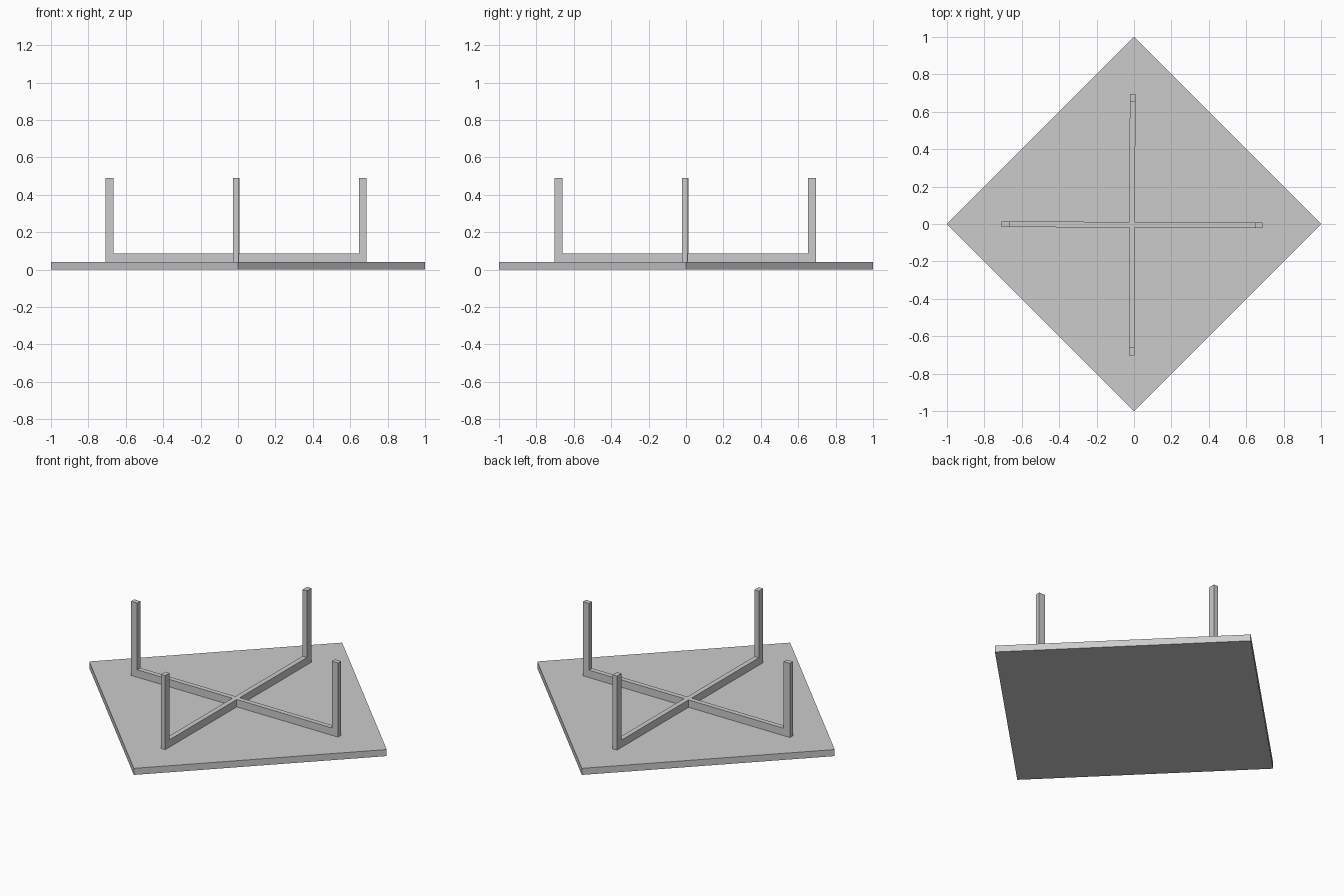
import bpy, bmesh, math
from mathutils import Matrix

if "Cube" in bpy.data.objects:
    bpy.data.objects.remove(bpy.data.objects["Cube"])

grey = bpy.data.materials.new("plain grey")
grey.diffuse_color = (0.6, 0.6, 0.6, 1)
grey.use_nodes = True
grey.node_tree.nodes["Principled BSDF"].inputs["Base Color"].default_value = grey.diffuse_color


def box(name, size, loc, angle=0):
    bm = bmesh.new()
    bmesh.ops.create_cube(bm, size=1, matrix=Matrix.Diagonal((*size, 1)))
    mesh = bpy.data.meshes.new(name)
    bm.to_mesh(mesh)
    bm.free()
    mesh.materials.append(grey)
    ob = bpy.data.objects.new(name, mesh)
    ob.location = loc
    ob.rotation_euler.z = angle
    bpy.context.collection.objects.link(ob)
    return ob


TOP, BAR, END = 0.04, 0.085, 0.49      # heights of slab, cross bars, leg ends
CX, CY, R, W = -0.01, -0.004, 0.698, 0.03
LEG = 0.042                            # leg depth along the bar

# Square slab turned to a diamond
side = math.sqrt(2)
box("table_top", (side, side, TOP), (0, 0, TOP / 2), math.pi / 4)

# Crossing bars: one full length, the other in two halves meeting it
tilt = -0.004
zc, h = (TOP + BAR) / 2, BAR - TOP
box("cross_bar_long", (2 * R, W, h), (CX, CY, zc), tilt)
for i in range(4):
    a = i * math.pi / 2 + tilt
    c, s = math.cos(a), math.sin(a)
    if i % 2:
        d = (R + W / 2) / 2
        box("cross_bar_half", (R - W / 2, W, h), (CX + c * d, CY + s * d, zc), a)
    # Upright leg on the bar end
    d = R - LEG / 2
    box("leg", (LEG, W, END - BAR), (CX + c * d, CY + s * d, (BAR + END) / 2), a)
